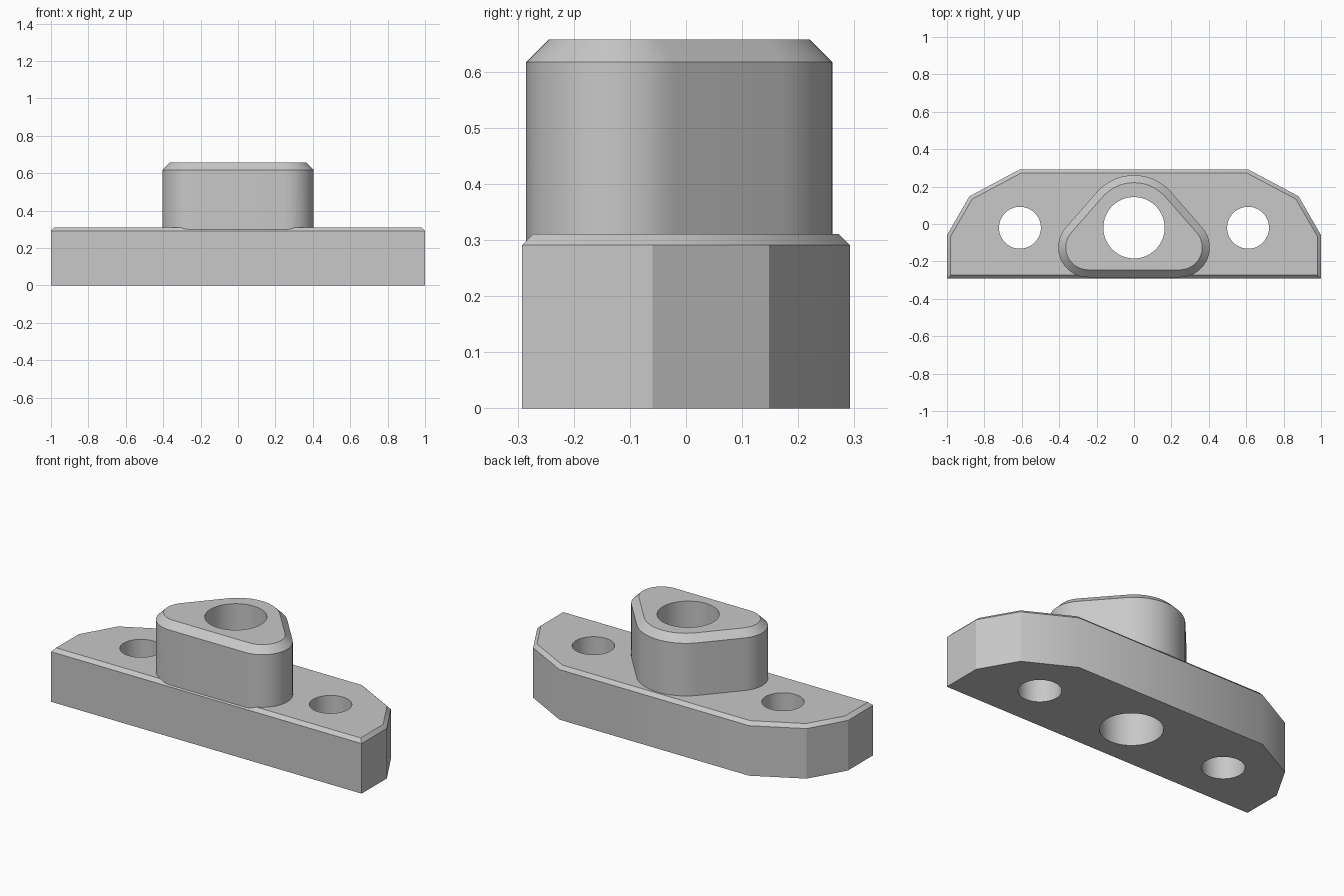
import bpy, bmesh, math

if "Cube" in bpy.data.objects:
    bpy.data.objects.remove(bpy.data.objects["Cube"])

grey = bpy.data.materials.new("light_grey")
grey.diffuse_color = (0.58, 0.58, 0.58, 1)
grey.use_nodes = True
grey.node_tree.nodes["Principled BSDF"].inputs["Base Color"].default_value = grey.diffuse_color


def make_object(name, bm):
    bmesh.ops.recalc_face_normals(bm, faces=bm.faces)
    mesh = bpy.data.meshes.new(name)
    bm.to_mesh(mesh)
    bm.free()
    mesh.materials.append(grey)
    obj = bpy.data.objects.new(name, mesh)
    bpy.context.collection.objects.link(obj)
    return obj


def prism(name, outline, z0, z1, chamfer=0):
    """Extrude an outline upwards and chamfer its top rim."""
    bm = bmesh.new()
    base = bm.faces.new([bm.verts.new((x, y, z0)) for x, y in outline])
    ext = bmesh.ops.extrude_face_region(bm, geom=[base])["geom"]
    top = [v for v in ext if isinstance(v, bmesh.types.BMVert)]
    bmesh.ops.translate(bm, verts=top, vec=(0, 0, z1 - z0))
    if chamfer:
        rim = [e for e in bm.edges if all(v.co.z > z1 - 1e-5 for v in e.verts)]
        bmesh.ops.bevel(bm, geom=rim, offset=chamfer, offset_type='OFFSET',
                        segments=1, profile=0.5, affect='EDGES', clamp_overlap=False)
    return make_object(name, bm)


def arc(cx, cy, r, a0, a1, n):
    return [(cx + r * math.cos(a0 + (a1 - a0) * i / n),
             cy + r * math.sin(a0 + (a1 - a0) * i / n)) for i in range(n + 1)]


def combine(target, tool, operation):
    mod = target.modifiers.new(operation.lower(), 'BOOLEAN')
    mod.operation = operation
    mod.solver = 'EXACT'
    mod.object = tool
    bpy.context.view_layer.objects.active = target
    bpy.ops.object.modifier_apply(modifier=mod.name)
    bpy.data.objects.remove(tool)


# Base plate with clipped back corners
half = [(1, -0.292), (1, -0.06), (0.88, 0.148), (0.61, 0.292)]
plate = prism("flanged_block", half + [(-x, y) for x, y in reversed(half)],
              0, 0.311, 0.02)

# Boss: rounded triangle wrapped around one large and two small circles
R, r, px, py = 0.263, 0.16, 0.245, -0.125
tilt = math.atan2(py, px) + math.acos((R - r) / math.hypot(px, py))
down = -math.pi / 2
outline = (arc(px, py, r, down, tilt, 18)
           + arc(0, -0.002, R, tilt, math.pi - tilt, 20)
           + arc(-px, py, r, math.pi - tilt, math.pi - down, 18))
boss = prism("boss", outline, 0.15, 0.657, 0.04)
combine(plate, boss, 'UNION')

# Centre bore and two bolt holes
for x, radius in ((0, 0.164), (-0.61, 0.112), (0.61, 0.112)):
    cutter = prism("hole_cutter", arc(x, -0.02, radius, 0, math.tau, 64)[:-1], -0.1, 0.8)
    cutter.hide_render = True
    combine(plate, cutter, 'DIFFERENCE')

# Smooth curved walls, keep chamfers crisp
plate.select_set(True)
bpy.context.view_layer.objects.active = plate
bpy.ops.object.shade_smooth_by_angle(angle=math.radians(29))
